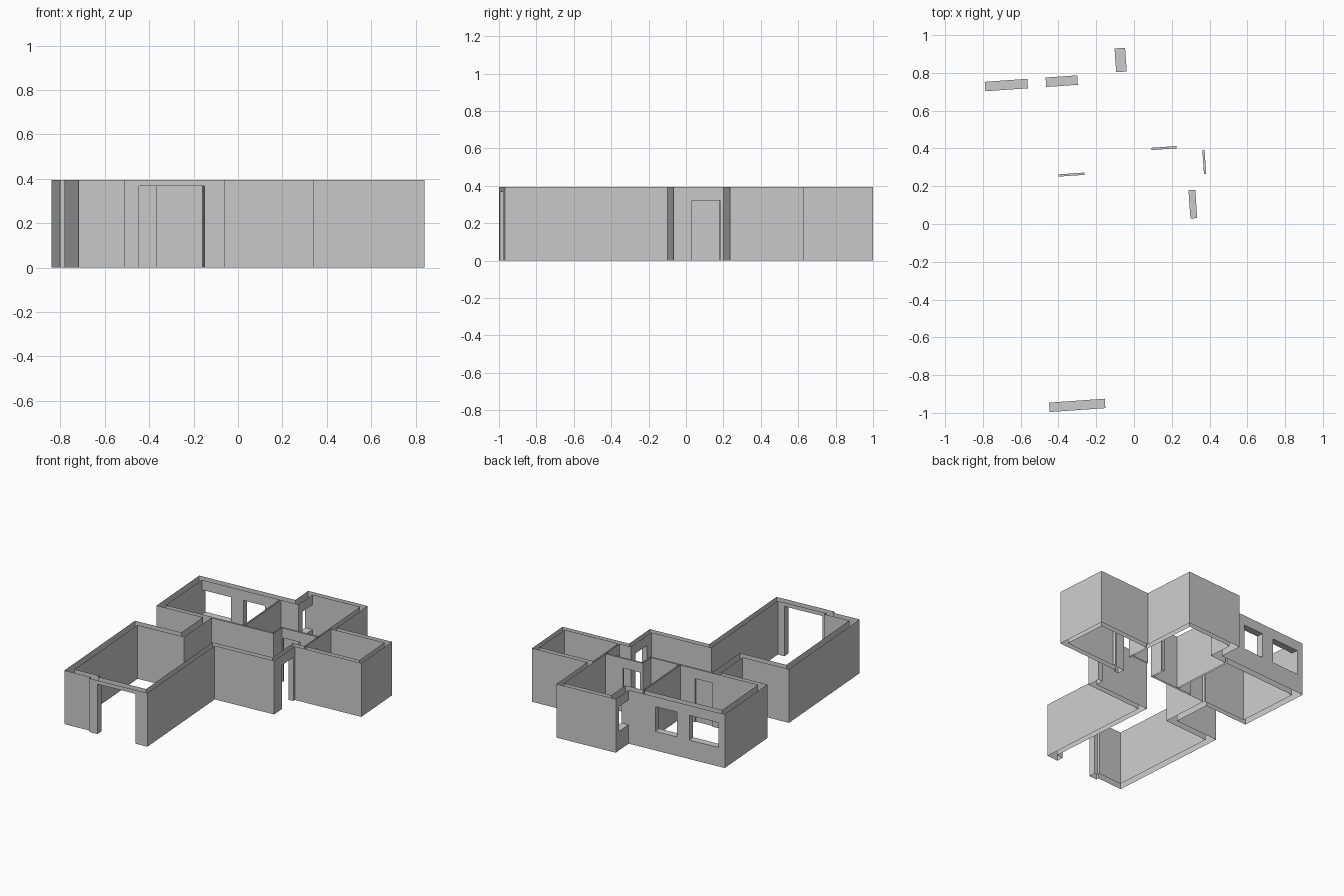
import bpy, bmesh
from math import radians
from mathutils import Matrix

cube = bpy.data.objects.get("Cube")
if cube:
    bpy.data.objects.remove(cube)

H = 0.395           # wall height
TURN = Matrix.Rotation(radians(4), 4, 'Z')

grey = bpy.data.materials.new("plain_grey")
grey.use_nodes = True
COLOUR = (0.6, 0.6, 0.6, 1)
grey.diffuse_color = COLOUR
grey.node_tree.nodes["Principled BSDF"].inputs["Base Color"].default_value = COLOUR

# Openings: name -> (u0, u1, v0, v1, sill, head, axis the wall runs along)
OPENINGS = {
    "front_opening": (-.515, -.219, -.962, -.912, 0, .367, 0),
    "wide_back_window": (-.736, -.51, .756, .806, .14, .322, 0),
    "small_back_window": (-.413, -.245, .756, .806, .14, .322, 0),
    "side_window": (-.038, .018, .808, .934, .14, .322, 1),
    "back_room_door": (.121, .252, .384, .396, 0, .322, 0),
    "side_room_door": (.388, .40, .238, .366, 0, .322, 1),
    "bedroom_door": (-.381, -.243, .278, .29, 0, .322, 0),
    "entrance_door": (.30, .336, .008, .158, 0, .322, 1),
}

# Plan outlines, all counter-clockwise
OUTLINE = [(-.127, -.962), (-.127, -.09), (.336, -.09), (.336, .177), (.854, .177),
           (.854, .572), (.424, .572), (.424, .973), (-.038, .973), (-.038, .806),
           (-.786, .806), (-.786, .255), (-.425, .255), (-.425, -.026),
           (-.786, -.026), (-.786, -.942), (-.579, -.942), (-.579, -.962)]
ROOMS = {
    "living_room_walls": [(-.167, -.912), (-.167, -.05), (.30, -.05), (.30, .213),
                          (.388, .213), (.388, .384), (.11, .384), (.11, .278),
                          (-.373, .278), (-.373, -.076), (-.736, -.076),
                          (-.736, -.892), (-.54, -.892), (-.54, -.912)],
    "bedroom_walls": [(-.736, .29), (-.131, .29), (-.131, .756), (-.736, .756)],
    "back_room_walls": [(-.119, .29), (.098, .29), (.098, .396), (.388, .396),
                        (.388, .937), (.018, .937), (.018, .756), (-.119, .756)],
    "side_room_walls": [(.40, .213), (.818, .213), (.818, .536), (.40, .536)],
}


def quad(bm, points):
    bm.faces.new([bm.verts.new(p) for p in points])


def panel(bm, p, q, z0, z1):
    """Upright panel from p to q."""
    if z1 - z0 > 1e-4 and (abs(p[0] - q[0]) + abs(p[1] - q[1])) > 1e-4:
        quad(bm, [(*p, z0), (*q, z0), (*q, z1), (*p, z1)])


def finish(bm, name):
    bmesh.ops.remove_doubles(bm, verts=bm.verts, dist=1e-5)
    bm.transform(TURN)
    mesh = bpy.data.meshes.new(name)
    bm.to_mesh(mesh)
    bm.free()
    mesh.materials.append(grey)
    bpy.context.collection.objects.link(bpy.data.objects.new(name, mesh))


def wall_loop(name, loop):
    """Upright skin along a plan outline, split around its openings."""
    bm = bmesh.new()
    for p, q in zip(loop, loop[1:] + loop[:1]):
        axis = 0 if abs(p[0] - q[0]) > abs(p[1] - q[1]) else 1
        fixed = p[1 - axis]
        low, high = sorted((p[axis], q[axis]))
        cuts = []
        for *box, sill, head, run in OPENINGS.values():
            span, depth = (box[:2], box[2:]) if run == 0 else (box[2:], box[:2])
            if (run == axis and low <= span[0] and span[1] <= high
                    and depth[0] - 1e-4 <= fixed <= depth[1] + 1e-4):
                cuts.append((*span, sill, head))
        forward = q[axis] > p[axis]
        cuts.sort(reverse=not forward)

        def at(t):
            return (t, fixed) if axis == 0 else (fixed, t)

        here = p
        for a, b, sill, head in cuts:
            start, end = (at(a), at(b)) if forward else (at(b), at(a))
            panel(bm, here, start, 0, H)
            panel(bm, start, end, 0, sill)
            panel(bm, start, end, head, H)
            here = end
        panel(bm, here, q, 0, H)
    finish(bm, name)


def reveal(name, u0, u1, v0, v1, sill, head, run):
    """Jambs, head and sill lining one opening."""
    bm = bmesh.new()
    if run == 0:
        panel(bm, (u0, v0), (u0, v1), sill, head)
        panel(bm, (u1, v1), (u1, v0), sill, head)
    else:
        panel(bm, (u1, v0), (u0, v0), sill, head)
        panel(bm, (u0, v1), (u1, v1), sill, head)
    ring = [(u0, v0), (u1, v0), (u1, v1), (u0, v1)]
    quad(bm, [(*c, head) for c in reversed(ring)])
    if sill > 0:
        quad(bm, [(*c, sill) for c in ring])
    finish(bm, name + "_reveal")


# Outer skin, room linings and opening reveals
wall_loop("outer_walls", OUTLINE)
for name, loop in ROOMS.items():
    wall_loop(name, loop[::-1])
for name, spec in OPENINGS.items():
    reveal(name, *spec)
